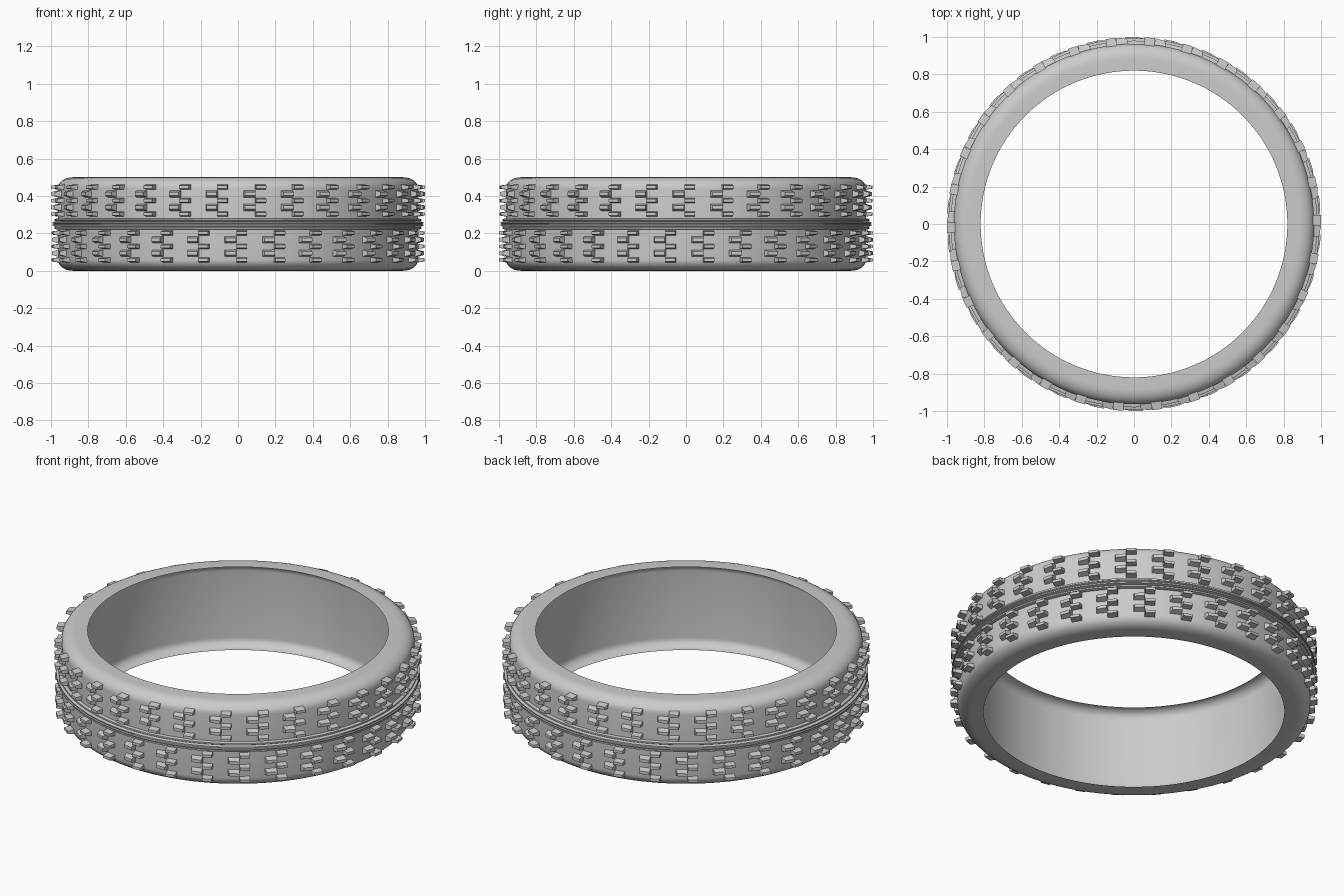
import bpy, bmesh, math

if "Cube" in bpy.data.objects:
    bpy.data.objects.remove(bpy.data.objects["Cube"])

rubber = bpy.data.materials.new("grey rubber")
rubber.diffuse_color = (0.6, 0.6, 0.6, 1)
rubber.use_nodes = True
rubber.node_tree.nodes["Principled BSDF"].inputs["Base Color"].default_value = rubber.diffuse_color

MID = 0.25        # height of the tyre's centre line
TREAD = 0.963     # radius of the tread surface
TIP = 1.0         # radius at the knob tips
GROUPS = 30       # knob groups around each half


def polar(r, a, z):
    """Angle 0 faces the front, positive angles go to the right."""
    return (r * math.sin(a), -r * math.cos(a), z)


def finish(bm, name, angle):
    bmesh.ops.recalc_face_normals(bm, faces=bm.faces)
    mesh = bpy.data.meshes.new(name)
    bm.to_mesh(mesh)
    bm.free()
    mesh.materials.append(rubber)
    ob = bpy.data.objects.new(name, mesh)
    bpy.context.collection.objects.link(ob)
    bpy.ops.object.select_all(action='DESELECT')
    ob.select_set(True)
    bpy.context.view_layer.objects.active = ob
    bpy.ops.object.shade_smooth_by_angle(angle=math.radians(angle))
    return ob


def lathe(name, profile, segments=128):
    """Spin a closed (radius, z) profile about the z axis."""
    bm = bmesh.new()
    rings = [[bm.verts.new(polar(r, 2 * math.pi * i / segments, z)) for r, z in profile]
             for i in range(segments)]
    n = len(profile)
    for i in range(segments):
        a, b = rings[i], rings[(i + 1) % segments]
        for j in range(n):
            k = (j + 1) % n
            bm.faces.new((a[j], b[j], b[k], a[k]))
    return finish(bm, name, 35)


def shoulder(cr, cz, rad_r, rad_z, steps=8):
    """Quarter ellipse from the sidewall round to the tread."""
    return [(cr + rad_r * math.sin(t), cz + rad_z * math.cos(t))
            for t in (math.pi / 2 * i / steps for i in range(steps + 1))]


def mirrored(half):
    return half + [(r, -z) for r, z in reversed(half)]


# Carcass: outer skin, then the inner skin meeting it at a sharp lip
outer = [(0.82, 0.25)] + shoulder(0.883, 0.19, 0.08, 0.06)
inner = shoulder(0.82, 0.20, 0.055, 0.05)[1:]
profile = mirrored(outer) + mirrored(inner)[::-1]
lathe("tyre_carcass", [(r, z + MID) for r, z in profile])

# Centre rib with fine beads running around the tread
rib = [(0.95, 0.030), (0.965, 0.030), (0.980, 0.026), (0.980, 0.018),
       (0.974, 0.014), (0.992, 0.010), (0.992, 0.004), (0.986, 0.001)]
lathe("centre_rib", [(r, z + MID) for r, z in mirrored(rib)])


def knob(bm, a, z, base, top, top_shift=0.0, low=0.0):
    """Tapered knob; base and top are (width, height), low drops its left end."""
    rows = []
    for r_left, r_right, (w, h), shift in (
            (TREAD - 0.012, TREAD - 0.012, base, 0),
            (TIP - low, TIP, top, top_shift)):
        rows.append([bm.verts.new(polar(r_left if sx < 0 else r_right,
                                        a + shift + sx * w / 2, z + sz * h / 2))
                     for sx, sz in ((-1, -1), (1, -1), (1, 1), (-1, 1))])
    b, t = rows
    bm.faces.new(b[::-1])
    bm.faces.new(t)
    for i in range(4):
        k = (i + 1) % 4
        bm.faces.new((b[i], b[k], t[k], t[i]))


def tread_half(name, centre_z, phase):
    bm = bmesh.new()
    step = 2 * math.pi / GROUPS
    for g in range(GROUPS):
        a = (g + phase) * step - 0.010
        # three narrow knobs on the right of the group
        for dz in (-0.072, 0, 0.072):
            knob(bm, a + 0.030, centre_z + dz, (0.060, 0.030), (0.054, 0.016))
        # two broad wedge knobs on the left, between the narrow ones
        for dz in (-0.036, 0.036):
            knob(bm, a - 0.032, centre_z + dz, (0.070, 0.044), (0.056, 0.018), 0.004, 0.008)
    finish(bm, name, 20)


tread_half("upper_tread_knobs", 0.375, 0.5)
tread_half("lower_tread_knobs", 0.130, 0.0)
